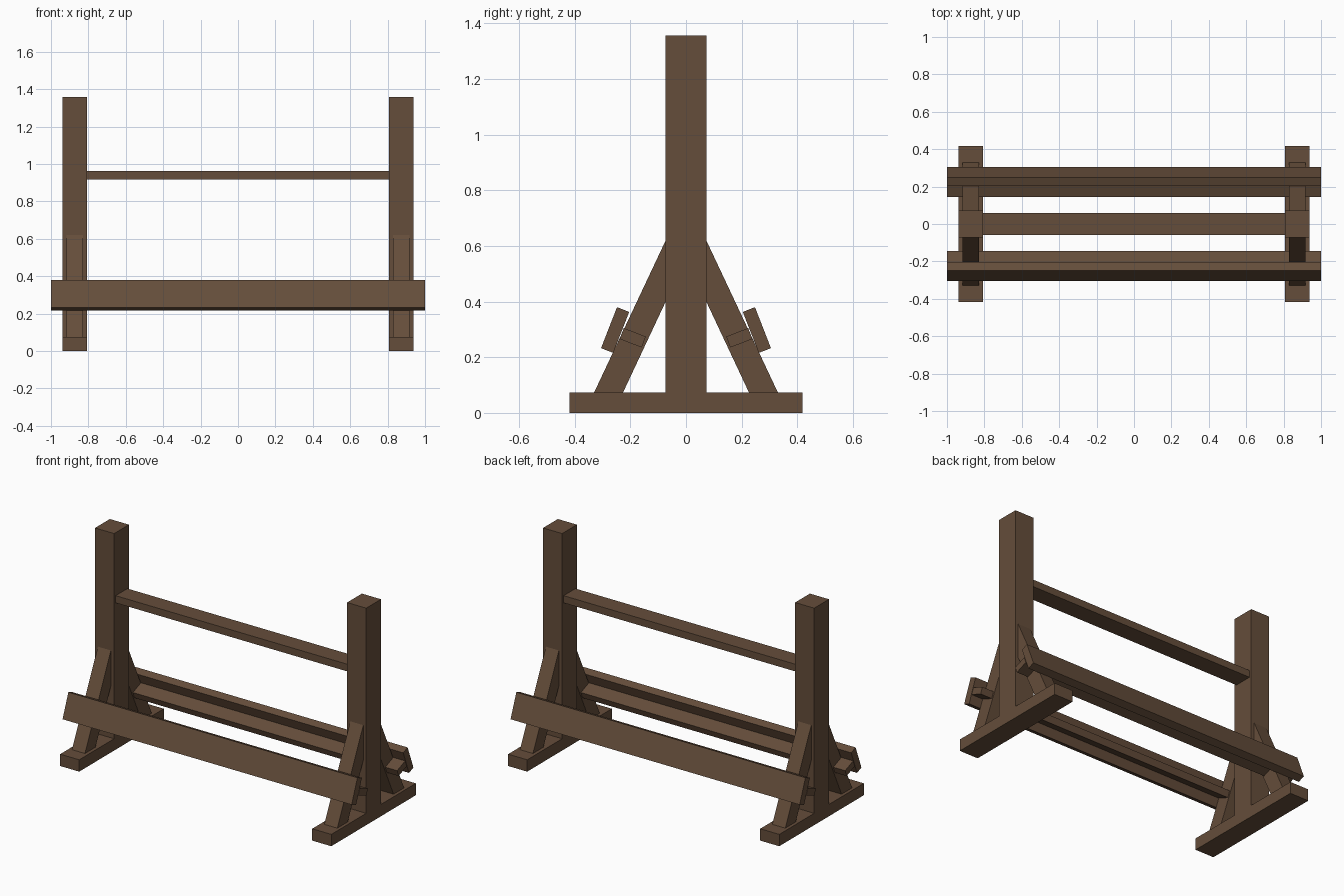
import bpy
from mathutils import Vector

cube = bpy.data.objects.get("Cube")
if cube:
    bpy.data.objects.remove(cube, do_unlink=True)

wood = bpy.data.materials.new("brown_wood")
wood.use_nodes = True
wood.diffuse_color = (0.13, 0.075, 0.043, 1)
wood.node_tree.nodes["Principled BSDF"].inputs["Base Color"].default_value = wood.diffuse_color


def prism(name, profile, x0, x1):
    """Extrude a (y, z) outline along x."""
    n = len(profile)
    area = sum(profile[i - 1][0] * profile[i][1] - profile[i][0] * profile[i - 1][1] for i in range(n))
    if area < 0:
        profile = profile[::-1]
    verts = [(x, y, z) for x in (x0, x1) for y, z in profile]
    faces = [tuple(reversed(range(n))), tuple(range(n, 2 * n))]
    faces += [(i, (i + 1) % n, (i + 1) % n + n, i + n) for i in range(n)]
    mesh = bpy.data.meshes.new(name)
    mesh.from_pydata(verts, [], faces)
    mesh.materials.append(wood)
    obj = bpy.data.objects.new(name, mesh)
    bpy.context.collection.objects.link(obj)
    return obj


def rect(y, z0, z1):
    return [(-y, z0), (y, z0), (y, z1), (-y, z1)]


def tilted(corner, along, across, length, width):
    """Rectangle outline from a corner and two directions."""
    a, b = along * length, across * width
    return [tuple(p) for p in (corner, corner + a, corner + a + b, corner + b)]


# End frames: foot, post and a pair of braces
for side, s in (("left", 1), ("right", -1)):
    x0, x1 = sorted((s * 0.806, s * 0.938))
    prism(side + "_foot", rect(0.418, 0, 0.074), x0, x1)
    prism(side + "_post", rect(0.073, 0.074, 1.357), x0, x1)
    b0, b1 = sorted((s * 0.828, s * 0.918))
    for end, f in (("front", -1), ("back", 1)):
        brace = [(0.33, 0.074), (0.073, 0.62), (0.073, 0.40), (0.226, 0.074)]
        prism(f"{side}_{end}_brace", [(f * y, z) for y, z in brace], b0, b1)

# Tilted rails: an outer board with a narrow ledge behind it
down = Vector((0.363, -0.932))
inward = Vector((-0.932, -0.363))
top = Vector((0.248, 0.38))
ledge_corner = top + inward * 0.05 + down * 0.061
for end, f in (("front", -1), ("back", 1)):
    board = tilted(top, down, inward, 0.158, 0.047)
    ledge = tilted(ledge_corner, down, inward, 0.042, 0.085)
    prism(end + "_board", [(f * y, z) for y, z in board], -1, 1)
    prism(end + "_ledge", [(f * y, z) for y, z in ledge], -1, 1)

# Crossbar between the posts
prism("crossbar", rect(0.058, 0.918, 0.963), -0.806, 0.806)
